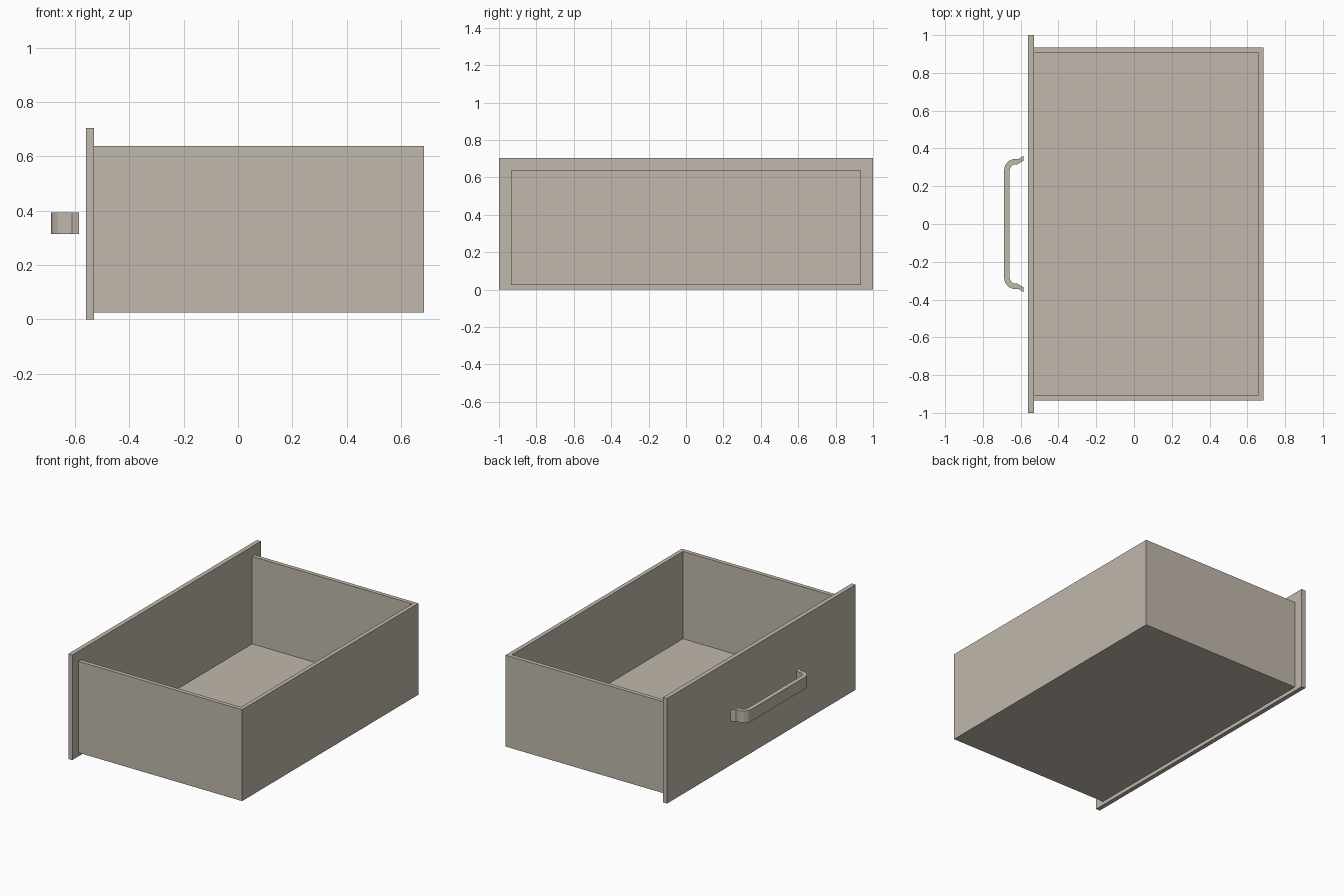
import bpy, bmesh, math

cube = bpy.data.objects.get("Cube")
if cube:
    bpy.data.objects.remove(cube, do_unlink=True)

# One warm beige finish
beige = bpy.data.materials.new("warm beige")
beige.use_nodes = True
color = (0.527, 0.479, 0.413, 1)
beige.diffuse_color = color
beige.node_tree.nodes["Principled BSDF"].inputs["Base Color"].default_value = color


def finish(name, bm):
    bmesh.ops.recalc_face_normals(bm, faces=bm.faces)
    mesh = bpy.data.meshes.new(name)
    bm.to_mesh(mesh)
    bm.free()
    mesh.materials.append(beige)
    obj = bpy.data.objects.new(name, mesh)
    bpy.context.collection.objects.link(obj)
    return obj


def prism(name, outline, bottom, top):
    """Extrude a plan outline from bottom to top."""
    bm = bmesh.new()
    face = bm.faces.new([bm.verts.new((x, y, bottom)) for x, y in outline])
    new = bmesh.ops.extrude_face_region(bm, geom=[face])["geom"]
    verts = [v for v in new if isinstance(v, bmesh.types.BMVert)]
    bmesh.ops.translate(bm, verts=verts, vec=(0, 0, top - bottom))
    return finish(name, bm)


def rectangle(x0, x1, y):
    return [(x0, -y), (x1, -y), (x1, y), (x0, y)]


face_x, back_x, side_y, wall = -0.53, 0.685, 0.935, 0.028
base_z, floor_z, rim_z = 0.025, 0.052, 0.638

# Face panel that overhangs the box
prism("face_panel", rectangle(-0.56, face_x, 1), 0, 0.705)

# Open box: U-shaped walls around a floor
outer, inner = rectangle(face_x, back_x, side_y), rectangle(face_x, back_x - wall, side_y - wall)
prism("box_walls", outer + inner[::-1], base_z, rim_z)
prism("box_floor", rectangle(face_x, back_x - wall, side_y - wall), base_z, floor_z)


# Bent strip handle, thickened between an outer and an inner path
def half_path(end_y, left, radius, center_y):
    """Flared end, then a rounded bend into the straight grip."""
    points = [(-0.585, end_y)]
    for step in range(5):
        a = math.radians(75 + (180 - 75) * step / 4)
        points.append((left + radius + radius * math.cos(a), center_y + radius * math.sin(a)))
    return points


def mirrored(path):
    return path + [(x, -y) for x, y in reversed(path)]


outer_path = mirrored(half_path(0.362, -0.688, 0.061, 0.285))
inner_path = mirrored(half_path(0.335, -0.658, 0.031, 0.285))
handle = prism("handle", outer_path + inner_path[::-1], 0.315, 0.394)
